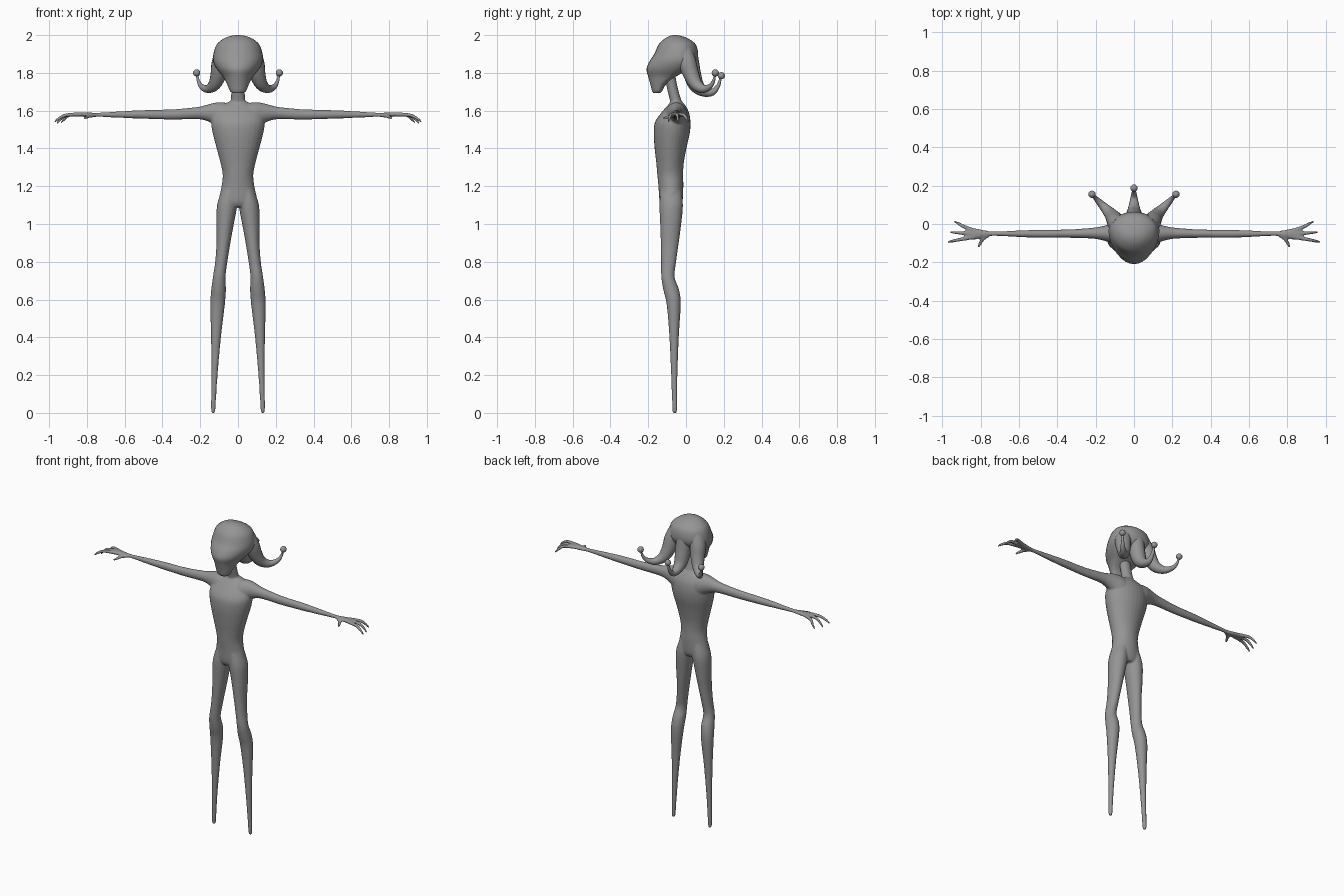
import bpy, bmesh, math
from mathutils import Vector

grey = bpy.data.materials.new("plain grey")
grey.diffuse_color = (0.3, 0.3, 0.3, 1)


def spline(rows, steps=4):
    """Catmull-Rom interpolation of section rows."""
    out = []
    for i in range(len(rows) - 1):
        p = [rows[max(0, min(len(rows) - 1, i + k))] for k in (-1, 0, 1, 2)]
        for s in range(steps):
            t = s / steps
            out.append([0.5 * (2 * b + (c - a) * t + (2 * a - 5 * b + 4 * c - d) * t * t
                               + (3 * b - a - 3 * c + d) * t ** 3) for a, b, c, d in zip(*p)])
    return out + [list(rows[-1])]


def loft(bm, rows, u=None, v=None, n=20):
    """Rows are x, y, z, radius along u, radius along -v, radius along +v.
    Without u and v the rings follow the path."""
    rows = spline(rows)
    centres = [Vector(r[:3]) for r in rows]
    rings = []
    for i, r in enumerate(rows):
        if u is None:
            tan = (centres[min(i + 1, len(rows) - 1)] - centres[max(i - 1, 0)]).normalized()
            ref = Vector((0.77, -0.64, 0)) if r[0] > 0.01 and r[0] < 0.5 else Vector((1, 0, 0))
            if abs(tan.z) < 0.8 and r[0] > 0.5:
                ref = Vector((0, 0, 1))
            a = (ref - tan * ref.dot(tan)).normalized()
            b = tan.cross(a)
        else:
            a, b = Vector(u), Vector(v)
        ring = []
        for k in range(n):
            t = 2 * math.pi * k / n
            c, s = math.cos(t), math.sin(t)
            ring.append(bm.verts.new(centres[i] + a * c * r[3] + b * s * (r[5] if s > 0 else r[4])))
        rings.append(ring)
    for p, q in zip(rings, rings[1:]):
        for k in range(n):
            bm.faces.new((p[k], p[(k + 1) % n], q[(k + 1) % n], q[k]))
    bm.faces.new(rings[0][::-1])
    bm.faces.new(rings[-1])


def tube(bm, rows, n=12):
    loft(bm, [(x, y, z, r, r, r) for x, y, z, r in rows], n=n)


def mirror_copy(bm):
    geo = bmesh.ops.duplicate(bm, geom=bm.verts[:] + bm.edges[:] + bm.faces[:])["geom"]
    for vert in geo:
        if isinstance(vert, bmesh.types.BMVert):
            vert.co.x *= -1


def finish(name, bm, voxel=0):
    bmesh.ops.recalc_face_normals(bm, faces=bm.faces[:])
    me = bpy.data.meshes.new(name)
    bm.to_mesh(me)
    bm.free()
    ob = bpy.data.objects.new(name, me)
    bpy.context.collection.objects.link(ob)
    bpy.ops.object.select_all(action='DESELECT')
    bpy.context.view_layer.objects.active = ob
    ob.select_set(True)
    if voxel:
        m = ob.modifiers.new("blend", 'REMESH')
        m.mode, m.voxel_size = 'VOXEL', voxel
        s = ob.modifiers.new("soften", 'SMOOTH')
        s.factor, s.iterations = 0.5, 8
        for mod in ("blend", "soften"):
            bpy.ops.object.modifier_apply(modifier=mod)
    ob.data.materials.clear()
    ob.data.materials.append(grey)
    bpy.ops.object.shade_smooth_by_angle(angle=math.radians(50))
    return ob


X, Y, Z = (1, 0, 0), (0, 1, 0), (0, 0, 1)

# Limbs: one leg, one arm and one hand, mirrored
bm = bmesh.new()
leg = [  # z, inner x, outer x, front y, back y
    (0.0, 0.122, 0.140, -0.070, -0.049), (0.03, 0.119, 0.143, -0.073, -0.047),
    (0.2, 0.108, 0.141, -0.079, -0.045), (0.4, 0.090, 0.143, -0.088, -0.038),
    (0.57, 0.070, 0.147, -0.102, -0.028), (0.65, 0.064, 0.142, -0.120, -0.036),
    (0.72, 0.066, 0.133, -0.131, -0.060), (0.8, 0.056, 0.121, -0.132, -0.052),
    (0.9, 0.040, 0.114, -0.134, -0.038), (1.0, 0.022, 0.115, -0.137, -0.025),
    (1.1, 0.004, 0.111, -0.141, -0.016), (1.18, 0.005, 0.085, -0.135, -0.025)]
loft(bm, [((i + o) / 2, (f + b) / 2, z, (o - i) / 2, (b - f) / 2, (b - f) / 2)
          for z, i, o, f, b in leg], X, Y)
arm = [  # x, bottom z, top z, front y, back y
    (0.04, 1.48, 1.638, -0.120, 0.012), (0.09, 1.50, 1.645, -0.110, 0.008),
    (0.13, 1.528, 1.641, -0.095, -0.002), (0.17, 1.547, 1.630, -0.084, -0.012),
    (0.22, 1.555, 1.619, -0.076, -0.020), (0.35, 1.553, 1.607, -0.072, -0.029),
    (0.5, 1.557, 1.603, -0.072, -0.030), (0.6, 1.561, 1.598, -0.068, -0.034),
    (0.73, 1.567, 1.590, -0.062, -0.039), (0.78, 1.566, 1.590, -0.070, -0.032),
    (0.83, 1.568, 1.592, -0.081, -0.022), (0.87, 1.570, 1.590, -0.075, -0.024)]
loft(bm, [(x, (f + k) / 2, (b + t) / 2, (k - f) / 2, (t - b) / 2, (t - b) / 2)
          for x, b, t, f, k in arm], Y, Z)
# Fingers arch over and point down
for y0, tx, ty, tz in ((-0.035, 0.938, 0.012, 1.535), (-0.05, 0.958, -0.043, 1.532),
                       (-0.068, 0.972, -0.094, 1.540)):
    mx = 0.845 + (tx - 0.845) * 0.5
    tube(bm, [(0.83, y0, 1.58, 0.011), (mx, y0 + (ty - y0) * 0.5, 1.577, 0.010),
              (tx - 0.02, y0 + (ty - y0) * 0.85, 1.556, 0.008), (tx, ty, tz, 0.005)])
tube(bm, [(0.75, -0.052, 1.577, 0.010), (0.785, -0.075, 1.573, 0.011),
          (0.80, -0.098, 1.566, 0.009), (0.812, -0.122, 1.56, 0.006)])
mirror_copy(bm)

# Torso and neck, blended with the limbs into one skin
torso = [  # z, half width, front y, back y
    (1.09, 0.060, -0.125, -0.030), (1.12, 0.100, -0.140, -0.018), (1.2, 0.087, -0.146, -0.014),
    (1.26, 0.081, -0.152, -0.015), (1.32, 0.092, -0.157, -0.012), (1.4, 0.113, -0.166, 0.002),
    (1.48, 0.134, -0.171, 0.020), (1.54, 0.142, -0.164, 0.024), (1.59, 0.130, -0.130, 0.016),
    (1.625, 0.095, -0.100, -0.002), (1.648, 0.045, -0.080, -0.020)]
loft(bm, [(0, (f + b) / 2, z, w, (b - f) / 2, (b - f) / 2) for z, w, f, b in torso], X, Y, 28)
loft(bm, [(0, -0.045, 1.60, 0.048, 0.036, 0.036), (0, -0.054, 1.65, 0.039, 0.031, 0.031),
          (0, -0.070, 1.71, 0.036, 0.029, 0.029), (0, -0.088, 1.80, 0.036, 0.029, 0.029)], X, Y)
finish("body", bm, 0.005)

# Head with a pointed face
bm = bmesh.new()
head = [  # z, half width, front y, widest y, back y
    (1.693, 0.028, -0.172, -0.155, -0.138), (1.705, 0.043, -0.180, -0.145, -0.125),
    (1.74, 0.058, -0.189, -0.130, -0.105), (1.78, 0.080, -0.200, -0.090, -0.055),
    (1.82, 0.112, -0.209, -0.055, 0.020), (1.86, 0.131, -0.194, -0.035, 0.055),
    (1.90, 0.130, -0.168, -0.035, 0.064), (1.95, 0.113, -0.145, -0.035, 0.052),
    (1.98, 0.078, -0.115, -0.045, 0.015), (1.994, 0.045, -0.09, -0.055, -0.02),
    (2.0, 0.012, -0.068, -0.058, -0.048)]
loft(bm, [(0, m, z, w, m - f, b - m) for z, w, f, m, b in head], X, Y, 32)
finish("head", bm)

# Hat tails with bobbles: two at the sides, one at the back
bm = bmesh.new()
tube(bm, [(0.070, -0.010, 1.91, 0.048), (0.092, 0.008, 1.85, 0.048), (0.104, 0.028, 1.79, 0.042),
          (0.125, 0.055, 1.738, 0.033), (0.160, 0.092, 1.715, 0.022), (0.193, 0.127, 1.728, 0.014),
          (0.211, 0.147, 1.76, 0.008), (0.218, 0.154, 1.80, 0.005)], 16)
mirror_copy(bm)
finish("side_tails", bm)
bm = bmesh.new()
tube(bm, [(0, 0.010, 1.92, 0.048), (0, 0.022, 1.85, 0.048), (0, 0.034, 1.79, 0.046),
          (0, 0.055, 1.735, 0.040), (0, 0.095, 1.702, 0.028), (0, 0.140, 1.698, 0.018),
          (0, 0.172, 1.735, 0.010), (0, 0.185, 1.785, 0.005)], 16)
finish("back_tail", bm)
bm = bmesh.new()
for p in ((0.219, 0.155, 1.80), (-0.219, 0.155, 1.80), (0, 0.187, 1.785)):
    s = bmesh.ops.create_uvsphere(bm, u_segments=16, v_segments=10, radius=0.019)
    bmesh.ops.translate(bm, verts=s["verts"], vec=p)
finish("bobbles", bm)
